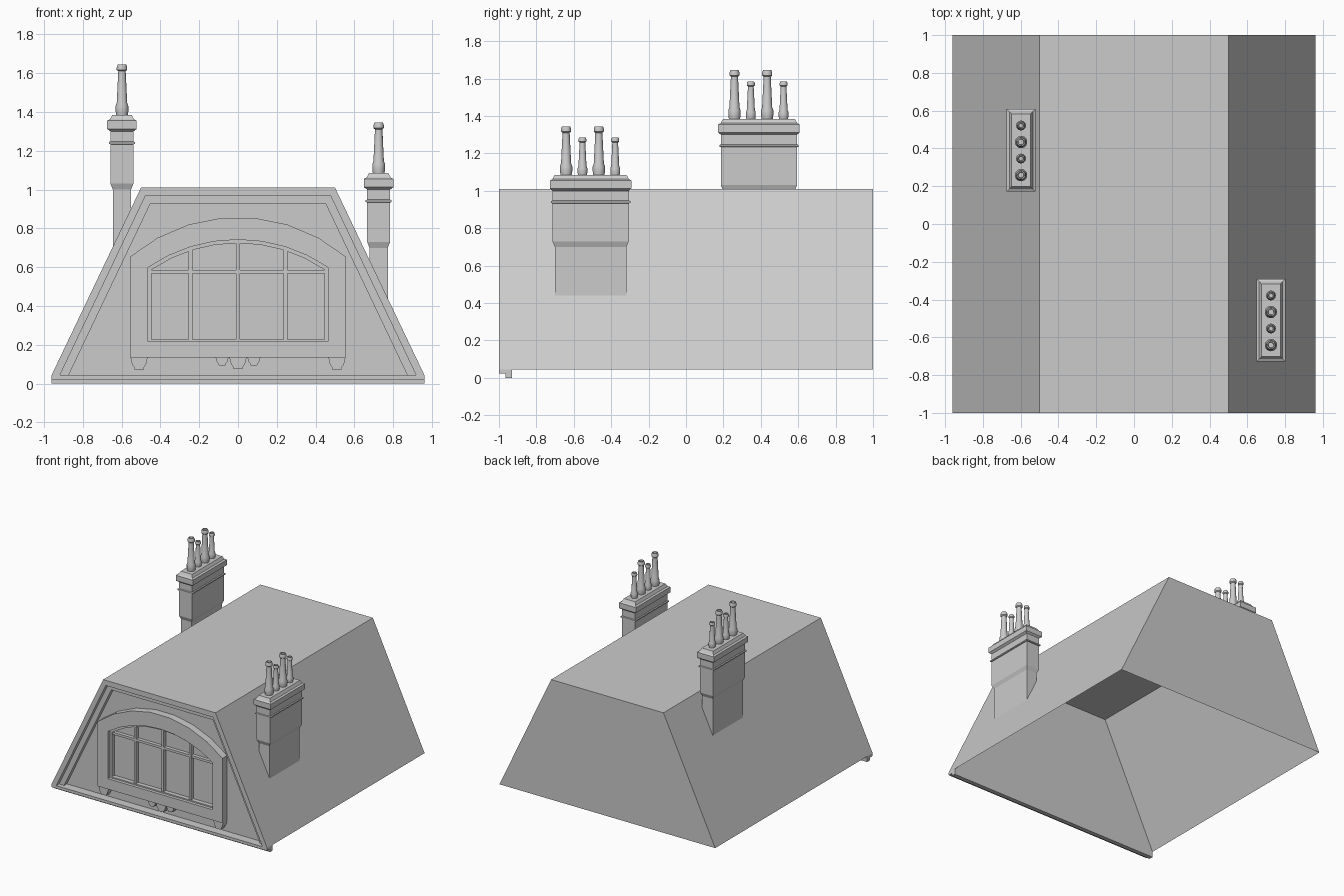
import bpy, bmesh, math

if "Cube" in bpy.data.objects:
    bpy.data.objects.remove(bpy.data.objects["Cube"], do_unlink=True)

GREY = (0.6, 0.6, 0.6, 1)
mat = bpy.data.materials.new("plain grey")
mat.use_nodes = True
mat.diffuse_color = GREY
mat.node_tree.nodes["Principled BSDF"].inputs["Base Color"].default_value = GREY

BASE, RIDGE, EAVE, TOP = 0.045, 1.01, 0.96, 0.5   # roof section
WALL, STEP = -0.93, -0.965                        # depths of gable wall and moulding


def finish(name, bm, smooth=False):
    bmesh.ops.recalc_face_normals(bm, faces=bm.faces)
    mesh = bpy.data.meshes.new(name)
    bm.to_mesh(mesh)
    bm.free()
    mesh.materials.append(mat)
    if smooth:
        mesh.polygons.foreach_set("use_smooth", [True] * len(mesh.polygons))
        mesh.set_sharp_from_angle(angle=math.radians(40))
    ob = bpy.data.objects.new(name, mesh)
    bpy.context.collection.objects.link(ob)
    return ob


def loft(bm, rings, closed=True, cap_end=False):
    """Skin a row of point rings with quads."""
    rows = [[bm.verts.new(p) for p in r] for r in rings]
    n = len(rows[0])
    for a, b in zip(rows, rows[1:]):
        for i in range(n if closed else n - 1):
            j = (i + 1) % n
            bm.faces.new((a[i], a[j], b[j], b[i]))
    if cap_end:
        bm.faces.new(rows[-1])
    return rows


def prism(name, loops, y0, y1):
    """Extrude x-z outlines (the second one is a hole) from y0 to y1."""
    bm = bmesh.new()
    edges = []
    for loop in loops:
        vs = [bm.verts.new((x, y0, z)) for x, z in loop]
        edges += [bm.edges.new((vs[i - 1], vs[i])) for i in range(len(vs))]
    if len(loops) == 1:
        bm.faces.new(vs)
    else:
        bmesh.ops.triangle_fill(bm, use_beauty=True, edges=edges)
    ext = bmesh.ops.extrude_face_region(bm, geom=bm.faces[:])
    for v in ext["geom"]:
        if isinstance(v, bmesh.types.BMVert):
            v.co.y = y1
    return finish(name, bm)


def rect(x0, x1, z0, z1):
    return [(x0, z0), (x1, z0), (x1, z1), (x0, z1)]


def arch(w, bottom, spring, peak, n):
    """Outline with a straight base and a segmental arch top."""
    s = peak - spring
    r = (w * w + s * s) / (2 * s)
    half = math.asin(w / r)
    pts = [(-w, bottom), (w, bottom)]
    for i in range(n + 1):
        a = half - 2 * half * i / n
        pts.append((r * math.sin(a), peak - r + r * math.cos(a)))
    return pts


def trapezoid(y, side, top):
    """Roof section, with its sides and top moved inwards."""
    run = (EAVE - TOP) / (RIDGE - BASE)
    low, high = EAVE - side, EAVE - side - run * (RIDGE - top - BASE)
    z = RIDGE - top
    return [(-low, y, BASE), (-high, y, z), (high, y, z), (low, y, BASE)]


# Roof: open-bottomed shell with a stepped moulding round the gable
bm = bmesh.new()
loft(bm, [trapezoid(1, 0, 0), trapezoid(-1, 0, 0),
          trapezoid(-1, 0.043, 0.042), trapezoid(STEP, 0.043, 0.042),
          trapezoid(STEP, 0.088, 0.084), trapezoid(WALL, 0.088, 0.084)], closed=False)
for y in (1, WALL):
    bm.faces.new([bm.verts.new(p) for p in trapezoid(y, 0, 0)])
finish("roof", bm)

# Eaves strip under the gable
bm = bmesh.new()
section = [(-1, BASE), (WALL, BASE), (WALL, 0), (STEP, 0), (STEP, 0.022), (-1, 0.022)]
ends = loft(bm, [[(x, y, z) for y, z in section] for x in (-EAVE, EAVE)])
for end in ends:
    bm.faces.new(end)
finish("eaves_strip", bm)

# Dormer window: surround, frame and glazing bars
opening = arch(0.465, 0.218, 0.598, 0.742, 8)
prism("window_surround", [arch(0.555, 0.134, 0.655, 0.858, 7), opening], WALL, -0.99)
prism("window_frame", [opening, arch(0.447, 0.228, 0.586, 0.724, 8)], WALL, -0.965)
for x, top in ((-0.245, 0.69), (0, 0.73), (0.245, 0.69)):
    prism("mullion", [rect(x - 0.01, x + 0.01, 0.222, top)], WALL, -0.96)
prism("transom", [rect(-0.455, 0.455, 0.567, 0.586)], WALL, -0.958)

# Brackets under the window
for x, w, h in ((-0.51, 0.044, 0.063), (-0.082, 0.033, 0.04), (0, 0.044, 0.06),
                (0.082, 0.033, 0.04), (0.51, 0.044, 0.063)):
    half = [(w, 0), (w * 0.8, 0.6), (w * 0.62, 0.75), (w * 0.5, 1)]
    outline = [(x + u, 0.134 - v * h) for u, v in half]
    outline += [(x - u, 0.134 - v * h) for u, v in reversed(half)]
    prism("bracket", [outline], WALL, -0.98)


def slope_z(x):
    return BASE + (EAVE - abs(x)) * (RIDGE - BASE) / (EAVE - TOP)


def chimney_pot(x, y, z, width, height):
    profile = [(0.030, 0), (0.033, 0.02), (0.033, 0.045), (0.027, 0.062), (0.019, 0.225),
               (0.027, 0.232), (0.027, 0.245), (0.022, 0.26), (0.016, 0.26), (0.014, 0.22)]
    bm = bmesh.new()
    n = 12
    loft(bm, [[(x + r * width * math.cos(math.tau * i / n),
                y + r * width * math.sin(math.tau * i / n), z + h * height)
               for i in range(n)] for r, h in profile], cap_end=True)
    finish("chimney_pot", bm, smooth=True)


def chimney(cx, cy, drop):
    # Stack half widths and heights, from shaft to cap
    steps = [(0.047, 0.191, 1.0), (0.059, 0.204, 1.03), (0.059, 0.204, 1.233),
             (0.067, 0.212, 1.236), (0.067, 0.212, 1.245), (0.059, 0.204, 1.248),
             (0.059, 0.204, 1.3), (0.076, 0.218, 1.312), (0.076, 0.218, 1.355),
             (0.062, 0.205, 1.362), (0.05, 0.192, 1.385)]
    corners = ((-1, -1), (1, -1), (1, 1), (-1, 1))
    hx, hy = steps[0][:2]
    rings = [[(cx + hx * i, cy + hy * j, slope_z(cx + hx * i)) for i, j in corners]]
    for hx, hy, z in steps:
        rings.append([(cx + hx * i, cy + hy * j, z - drop) for i, j in corners])
    bm = bmesh.new()
    loft(bm, rings, cap_end=True)
    finish("chimney_stack", bm)
    # Alternating tall and short pots
    for k in range(4):
        width, height = ((1, 1), (0.8, 0.77))[k % 2]
        chimney_pot(cx, cy - 0.131 + 0.0875 * k, 1.385 - drop, width, height)


chimney(-0.598, 0.39, 0)
chimney(0.725, -0.51, 0.3)
